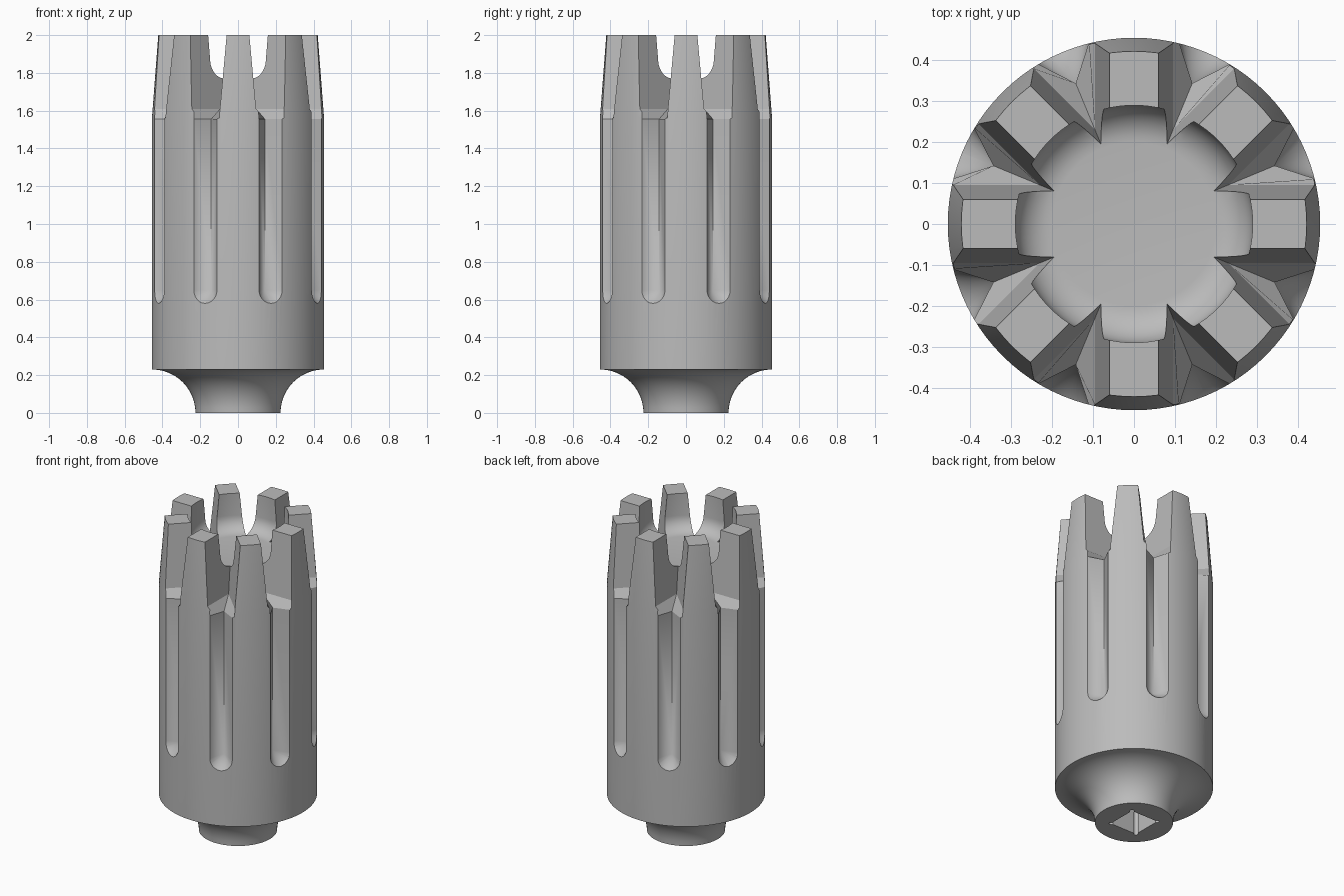
import bpy, bmesh, math
from mathutils import Matrix, Vector

old = bpy.data.objects.get("Cube")
if old:
    bpy.data.objects.remove(old, do_unlink=True)

steel = bpy.data.materials.new("grey_steel")
steel.use_nodes = True
colour = (0.5, 0.5, 0.5, 1)
steel.diffuse_color = colour
steel.node_tree.nodes["Principled BSDF"].inputs["Base Color"].default_value = colour


def make_object(name, bm):
    bmesh.ops.recalc_face_normals(bm, faces=bm.faces[:])
    mesh = bpy.data.meshes.new(name)
    bm.to_mesh(mesh)
    bm.free()
    mesh.materials.append(steel)
    obj = bpy.data.objects.new(name, mesh)
    bpy.context.collection.objects.link(obj)
    return obj


def arc(cx, cz, radius, start, end, steps):
    angles = [math.radians(start + (end - start) * i / steps) for i in range(steps + 1)]
    return [(cx + radius * math.cos(a), cz + radius * math.sin(a)) for a in angles]


# Turned body: concave neck, straight barrel, tapered crown, dished bore
R = 0.455
profile = [(0, 0)]
profile += arc(R, 0, 0.23, 180, 90, 12)
profile += [(R, 1.57), (0.422, 2), (0.29, 2)]
profile += arc(0.2, 1.86, 0.09, 0, -90, 8)
profile += [(0, 1.77)]
bm = bmesh.new()
points = [bm.verts.new((r, 0, z)) for r, z in profile]
edges = [bm.edges.new(pair) for pair in zip(points, points[1:])]
bmesh.ops.spin(bm, geom=points + edges, cent=(0, 0, 0), axis=(0, 0, 1),
               angle=math.tau, steps=96, use_merge=True)
bmesh.ops.remove_doubles(bm, verts=bm.verts[:], dist=1e-5)
body = make_object("barrel_body", bm)


# Cutter for one crown gap running into a V flute with a conical lower end
def add_flute(bm, angle):
    outer = 0.48
    turn = Matrix.Rotation(angle, 3, 'Z')

    def vert(x, y, z):
        return bm.verts.new(turn @ Vector((x, y, z)))

    gap, flute = math.tan(math.radians(22.5)), 0.85
    sections = [(2.03, 0.15, gap), (1.61, 0.25, gap),
                (1.555, 0.372, flute), (0.65, 0.372, flute)]
    rings = []
    for z, apex, slope in sections:
        half = (outer - apex) * slope
        rings.append([vert(apex, 0, z), vert(outer, half, z), vert(outer, -half, z)])
    bm.faces.new(rings[0])
    for a, b in zip(rings, rings[1:]):
        for i in range(3):
            j = (i + 1) % 3
            bm.faces.new((a[i], a[j], b[j], b[i]))
    tip, left, right = rings[-1]
    rim = [left]
    for i in range(1, 12):
        t = math.pi * i / 12
        rim.append(vert(outer, half * math.cos(t), z - half * math.sin(t)))
    rim.append(right)
    for a, b in zip(rim, rim[1:]):
        bm.faces.new((tip, a, b))
    bm.faces.new(rim)


bm = bmesh.new()
for k in range(8):
    add_flute(bm, math.radians(22.5 + 45 * k))
flutes = make_object("flute_cutter", bm)

# Square drive socket in the base
bm = bmesh.new()
bmesh.ops.create_cube(bm, size=1, matrix=Matrix.Diagonal((0.19, 0.19, 0.6, 1)))
socket = make_object("socket_cutter", bm)

# Rounded reliefs at the socket corners
bm = bmesh.new()
for sx in (-1, 1):
    for sy in (-1, 1):
        bmesh.ops.create_cone(bm, cap_ends=True, segments=12, radius1=0.014, radius2=0.014,
                              depth=0.58, matrix=Matrix.Translation((sx * 0.092, sy * 0.092, 0)))
reliefs = make_object("relief_cutter", bm)

bpy.context.view_layer.objects.active = body
for cutter in (flutes, socket, reliefs):
    cut = body.modifiers.new(cutter.name, 'BOOLEAN')
    cut.operation = 'DIFFERENCE'
    cut.solver = 'EXACT'
    cut.object = cutter
    bpy.ops.object.modifier_apply(modifier=cut.name)
    bpy.data.objects.remove(cutter, do_unlink=True)

bpy.ops.object.select_all(action='DESELECT')
body.select_set(True)
bpy.ops.object.shade_smooth_by_angle(angle=math.radians(25))
